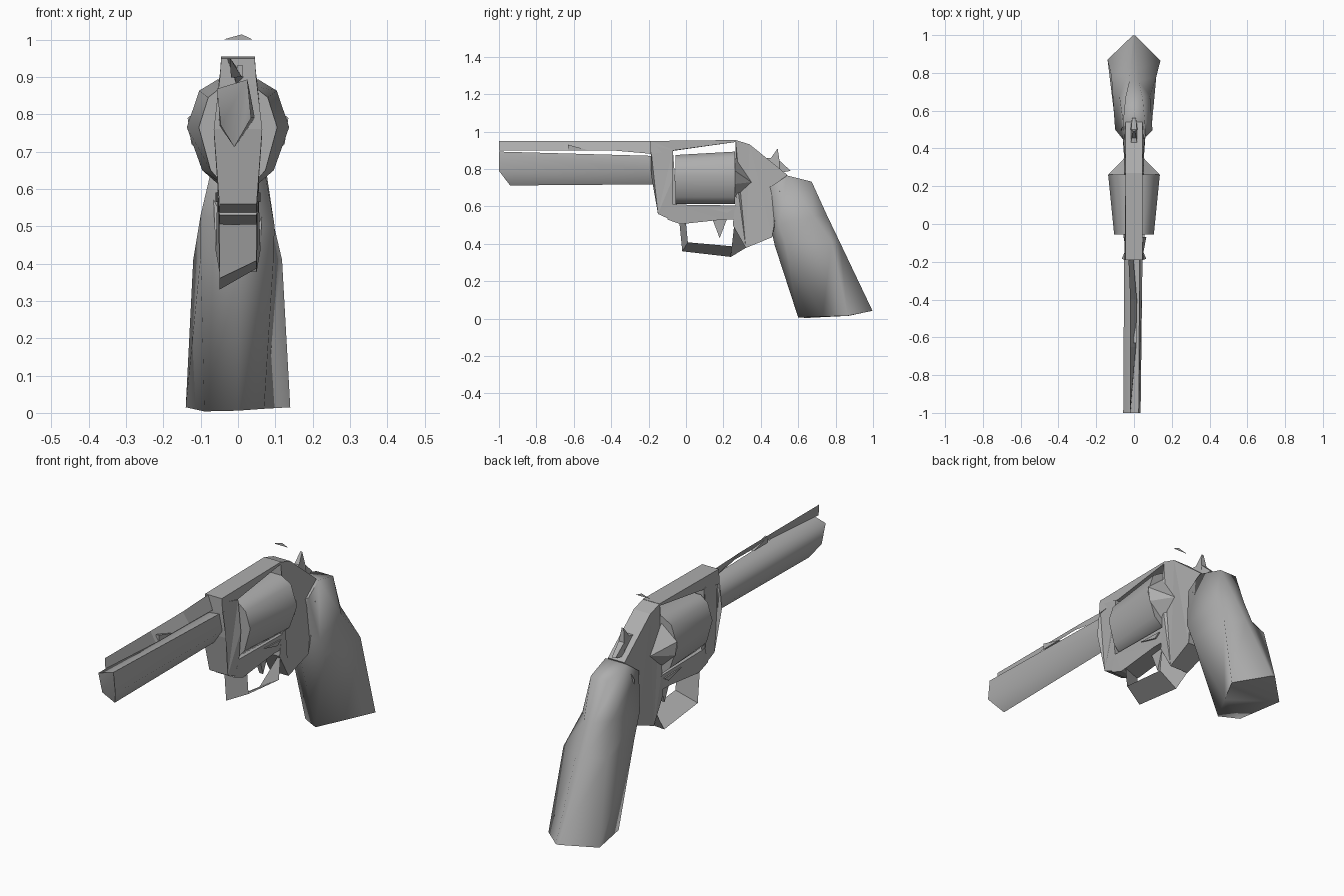
import bpy, bmesh, math

cube = bpy.data.objects.get("Cube")
if cube:
    bpy.data.objects.remove(cube, do_unlink=True)

GREY = (0.42, 0.42, 0.42, 1.0)
mat = bpy.data.materials.new("plain grey")
mat.use_nodes = True
mat.diffuse_color = GREY
mat.node_tree.nodes["Principled BSDF"].inputs["Base Color"].default_value = GREY


def finish(name, bm, smooth_angle=None):
    bmesh.ops.recalc_face_normals(bm, faces=bm.faces)
    mesh = bpy.data.meshes.new(name)
    bm.to_mesh(mesh)
    bm.free()
    mesh.materials.append(mat)
    obj = bpy.data.objects.new(name, mesh)
    bpy.context.collection.objects.link(obj)
    if smooth_angle:
        bpy.ops.object.select_all(action='DESELECT')
        obj.select_set(True)
        bpy.context.view_layer.objects.active = obj
        bpy.ops.object.shade_smooth_by_angle(angle=math.radians(smooth_angle))
    return obj


def loft(name, rings, smooth_angle=None):
    """Skin a list of rings of (x, y, z) points and cap both ends."""
    bm = bmesh.new()
    loops = [[bm.verts.new(p) for p in ring] for ring in rings]
    n = len(loops[0])
    for a, b in zip(loops, loops[1:]):
        for i in range(n):
            j = (i + 1) % n
            bm.faces.new((a[i], a[j], b[j], b[i]))
    caps = [bm.faces.new(loops[0]), bm.faces.new(loops[-1])]
    bmesh.ops.triangulate(bm, faces=caps)
    return finish(name, bm, smooth_angle)


def slab(name, profile, cx=0.0):
    """Side profile of (y, z, half width), extruded evenly to both sides."""
    return loft(name, [[(cx + s * w, y, z) for y, z, w in profile] for s in (-1, 1)])


def sheet(name, edge_a, edge_b):
    """Thin open ribbon between two matching edges."""
    bm = bmesh.new()
    a = [bm.verts.new(p) for p in edge_a]
    b = [bm.verts.new(p) for p in edge_b]
    for i in range(len(a) - 1):
        bm.faces.new((a[i], a[i + 1], b[i + 1], b[i]))
    return finish(name, bm)


# Barrel: irregular tube with a sloping muzzle
muzzle = [(-0.057, -1.0, 0.868), (0.025, -1.0, 0.893), (0.035, -1.0, 0.79),
          (-0.01, -0.94, 0.712), (-0.046, -0.985, 0.77)]
breech = [(-0.052, -0.17, 0.86), (0.03, -0.17, 0.87), (0.045, -0.17, 0.79),
          (-0.005, -0.17, 0.718), (-0.05, -0.17, 0.77)]
loft("barrel", [muzzle, breech], 82)

# Rib above the barrel, upright at the muzzle and leaning further back
sheet("barrel_rib",
      [(-0.021, -1.0, 0.95), (-0.02, -0.65, 0.949), (-0.02, -0.4, 0.949), (-0.03, -0.17, 0.95)],
      [(-0.019, -1.0, 0.898), (0.01, -0.65, 0.9), (0.015, -0.4, 0.9), (-0.005, -0.17, 0.88)])
slab("rib_notch", [(-0.63, 0.93, 0.008), (-0.52, 0.9, 0.008), (-0.63, 0.9, 0.008)], 0.005)

# Frame: strap, front block, lower bar and rear body around an open window
slab("top_strap", [(-0.19, 0.95, 0.045), (0.27, 0.955, 0.045), (0.27, 0.945, 0.045),
                   (-0.06, 0.9, 0.045), (-0.19, 0.88, 0.05)])
slab("frame_front", [(-0.19, 0.93, 0.045), (-0.07, 0.9, 0.05), (-0.07, 0.75, 0.065),
                     (-0.07, 0.61, 0.055), (-0.04, 0.51, 0.05), (-0.15, 0.56, 0.05),
                     (-0.185, 0.76, 0.065)])
slab("frame_bottom", [(-0.07, 0.61, 0.055), (0.27, 0.605, 0.055), (0.26, 0.53, 0.05),
                      (0.2, 0.53, 0.05), (-0.03, 0.505, 0.05), (-0.1, 0.53, 0.05)])
slab("frame_rear", [(0.265, 0.955, 0.045), (0.34, 0.932, 0.045), (0.54, 0.77, 0.045),
                    (0.5, 0.68, 0.07), (0.46, 0.435, 0.06), (0.32, 0.378, 0.05),
                    (0.25, 0.5, 0.05), (0.265, 0.62, 0.055), (0.27, 0.75, 0.06)])


# Cylinder drum, flaring toward the rear
def drum_ring(y, w, top):
    half = [(w * 0.4, top), (w * 0.76, top - 0.03), (w, 0.765), (w * 0.7, 0.65), (w * 0.4, 0.614)]
    pts = half + [(-x, z) for x, z in reversed(half)]
    return [(x, y, z) for x, z in pts]


loft("cylinder", [drum_ring(-0.055, 0.105, 0.875), drum_ring(0.262, 0.137, 0.893)], 75)

# Recoil shields: faceted wedges on both sides of the rear frame
for side, label in ((1, "left"), (-1, "right")):
    bm = bmesh.new()
    base = [bm.verts.new((side * x, y, z)) for x, y, z in
            [(0.05, 0.262, 0.86), (0.135, 0.262, 0.79), (0.125, 0.262, 0.72), (0.05, 0.262, 0.65)]]
    tip = bm.verts.new((side * 0.05, 0.35, 0.73))
    bm.faces.new(base)
    for i in range(4):
        bm.faces.new((base[i], base[(i + 1) % 4], tip))
    finish(label + "_recoil_shield", bm)

# Trigger guard: a bent ribbon, lower on one side
sheet("trigger_guard",
      [(-0.05, y, z) for y, z in [(-0.035, 0.51), (-0.02, 0.36), (0.24, 0.33), (0.33, 0.385)]],
      [(0.05, y, z) for y, z in [(0.0, 0.51), (0.01, 0.408), (0.245, 0.387), (0.26, 0.52)]])

# Trigger and its linkage
slab("trigger", [(0.14, 0.535, 0.015), (0.22, 0.535, 0.015), (0.18, 0.43, 0.01)])
slab("cylinder_latch", [(0.12, 0.59, 0.06), (0.25, 0.585, 0.06), (0.22, 0.565, 0.06)])

# Hammer with a forked spur
slab("hammer", [(0.4, 0.855, 0.02), (0.455, 0.86, 0.012), (0.49, 0.91, 0.005),
                (0.5, 0.845, 0.015), (0.56, 0.79, 0.01), (0.5, 0.78, 0.02), (0.42, 0.82, 0.02)])

# Small loose rear sight blade
bm = bmesh.new()
bm.faces.new([bm.verts.new(p) for p in
              [(-0.04, 0.33, 1.0), (0.04, 0.33, 1.0), (0.01, 0.33, 1.014)]])
finish("rear_sight", bm)

# Grip: rings run front ridge, left front, left side, back pair, right side, right front
loft("grip", [
    [(0.0, 0.6, 0.006), (0.07, 0.73, 0.011), (0.14, 0.865, 0.015), (0.008, 0.997, 0.042),
     (-0.008, 0.997, 0.042), (-0.14, 0.87, 0.015), (-0.09, 0.65, 0.004)],
    [(0.005, 0.475, 0.39), (0.095, 0.53, 0.41), (0.118, 0.78, 0.41), (0.02, 0.822, 0.41),
     (-0.02, 0.822, 0.41), (-0.12, 0.785, 0.41), (-0.1, 0.54, 0.42)],
    [(0.015, 0.45, 0.5), (0.098, 0.495, 0.5), (0.085, 0.68, 0.55), (0.025, 0.755, 0.55),
     (-0.025, 0.755, 0.55), (-0.078, 0.68, 0.55), (-0.1, 0.5, 0.53)],
    [(0.035, 0.43, 0.7), (0.06, 0.46, 0.71), (0.058, 0.54, 0.765), (0.045, 0.672, 0.732),
     (-0.045, 0.672, 0.732), (-0.058, 0.54, 0.765), (-0.06, 0.45, 0.7)]], 82)
